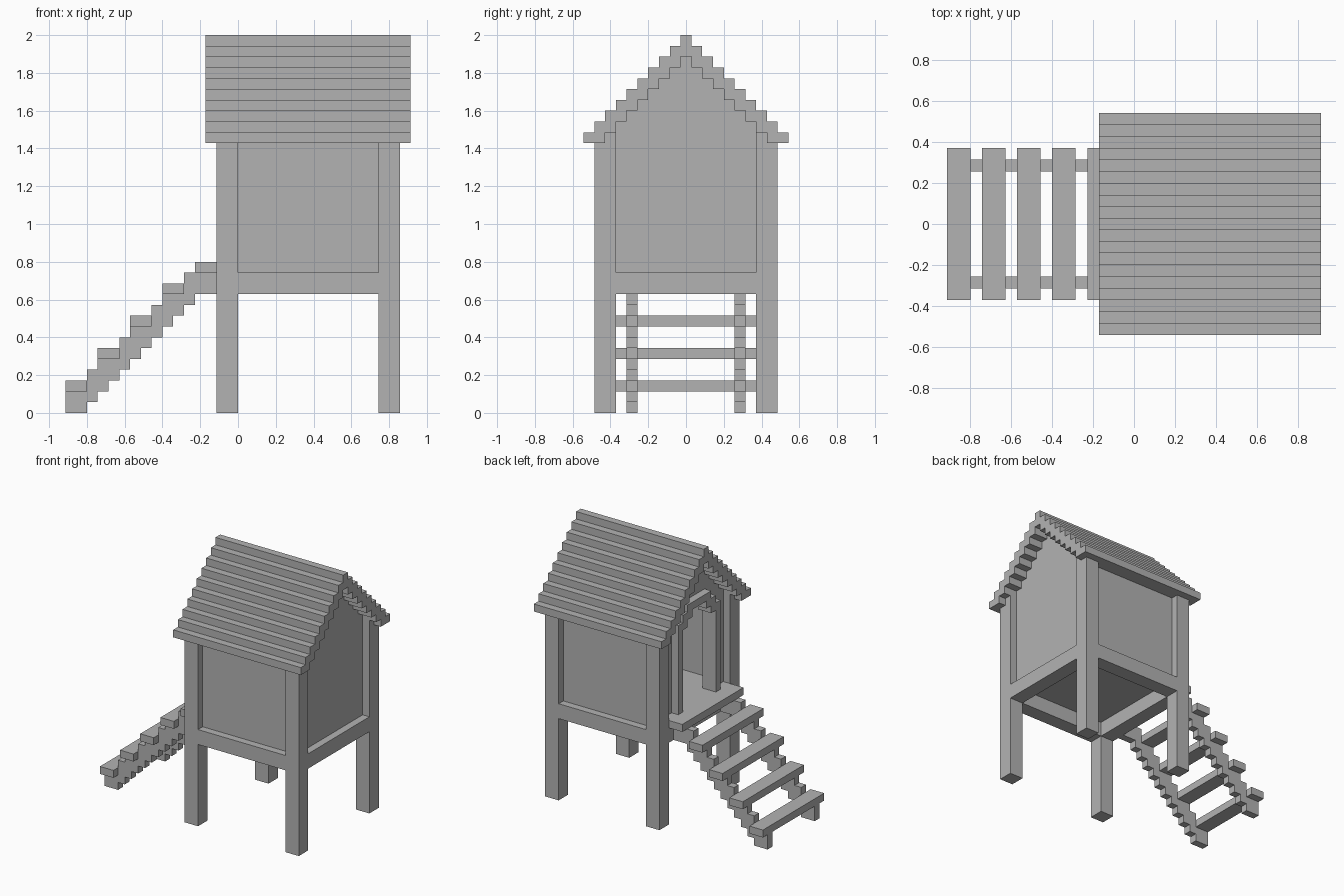
import bpy
import bmesh

if "Cube" in bpy.data.objects:
    bpy.data.objects.remove(bpy.data.objects["Cube"], do_unlink=True)

U = 2 / 35  # size of one block

wood = bpy.data.materials.new("plain_grey")
wood.use_nodes = True
GREY = (0.45, 0.45, 0.45, 1)
wood.diffuse_color = GREY
wood.node_tree.nodes["Principled BSDF"].inputs["Base Color"].default_value = GREY


def prism(name, columns, axis, start, end):
    """Extrude a stepped outline of (a, b, low, high) columns along x or y."""
    lower = [p for a, b, lo, hi in columns for p in ((a, lo), (b, lo))]
    upper = [p for a, b, lo, hi in reversed(columns) for p in ((b, hi), (a, hi))]
    outline = list(dict.fromkeys(lower + upper))
    bm = bmesh.new()
    place = (lambda h, z: (start, h, z)) if axis == "x" else (lambda h, z: (h, start, z))
    face = bm.faces.new([bm.verts.new(place(h, z)) for h, z in outline])
    grown = bmesh.ops.extrude_face_region(bm, geom=[face])["geom"]
    moved = [g for g in grown if isinstance(g, bmesh.types.BMVert)]
    depth = end - start
    bmesh.ops.translate(bm, verts=moved, vec=(depth, 0, 0) if axis == "x" else (0, depth, 0))
    bmesh.ops.scale(bm, verts=bm.verts, vec=(U, U, U))
    bmesh.ops.recalc_face_normals(bm, faces=bm.faces)
    mesh = bpy.data.meshes.new(name)
    bm.to_mesh(mesh)
    bm.free()
    mesh.materials.append(wood)
    obj = bpy.data.objects.new(name, mesh)
    bpy.context.collection.objects.link(obj)
    return obj


def box(name, x0, x1, y0, y1, z0, z1):
    return prism(name, [(y0, y1, z0, z1)], "x", x0, x1)


def gable_columns(reach, low, high):
    """One column per block, mirrored about the ridge."""
    return [(k - 0.5, k + 0.5, low(abs(k)), high(abs(k))) for k in range(-reach, reach + 1)]


def roof_low(k):
    return max(25, 33 - k)


def arch_top(k):
    return min(28, 30 - k)


def arch_low(k):
    return 14 if k == 4 else min(27, 28 - k)


# Stepped roof
prism("roof", gable_columns(9, roof_low, lambda k: 35 - k), "x", -3, 16)

# Corner legs, side beams and side walls
for side, s in (("left", 1), ("right", -1)):
    for end, x in (("door", -2), ("rear", 13)):
        cols = [(6.5, 7.5, 0, 26), (7.5, 8.5, 0, 25)]
        if s < 0:
            cols = [(-b, -a, lo, hi) for a, b, lo, hi in reversed(cols)]
        prism(f"{end}_{side}_leg", cols, "x", x, x + 2)
    y0, y1 = sorted((s * 6.5, s * 8.5))
    box(f"{side}_beam", 0, 13, y0, y1, 11, 13)
    y0, y1 = sorted((s * 6.5, s * 7.5))
    box(f"{side}_wall", 0, 13, y0, y1, 13, 26)

# End beams and floor with porch
box("door_beam", -2, 0, -6.5, 6.5, 11, 13)
box("rear_beam", 13, 15, -6.5, 6.5, 11, 13)
box("floor", -4, 13, -6.5, 6.5, 13, 14)

# Gable walls and arched door frame
prism("rear_gable_wall", gable_columns(6, lambda k: 13, roof_low), "x", 13, 14)
prism("door_gable_wall",
      gable_columns(6, lambda k: 13 if k > 4 else arch_top(k), roof_low), "x", -1, 0)
prism("door_frame", gable_columns(4, arch_low, arch_top), "x", -2, 0)

# Stair treads
for i in range(4):
    x, z = -16 + 3 * i, 2 + 3 * i
    box(f"stair_tread_{i + 1}", x, x + 2, -6.5, 6.5, z, z + 1)

# Stepped stringers, notched under each tread
stringer = [(-16, -14, 0, 2)]
for i in range(4):
    x, z = -14 + 3 * i, 1 + 3 * i
    stringer.append((x, x + 1, z, z + 3))
    if i < 3:
        stringer += [(x + 1, x + 2, z + 1, z + 4), (x + 2, x + 3, z + 2, z + 4)]
stringer.append((-4, -2, 11, 13))
for side, y in (("left", 4.5), ("right", -5.5)):
    prism(f"{side}_stringer", stringer, "y", y, y + 1)
